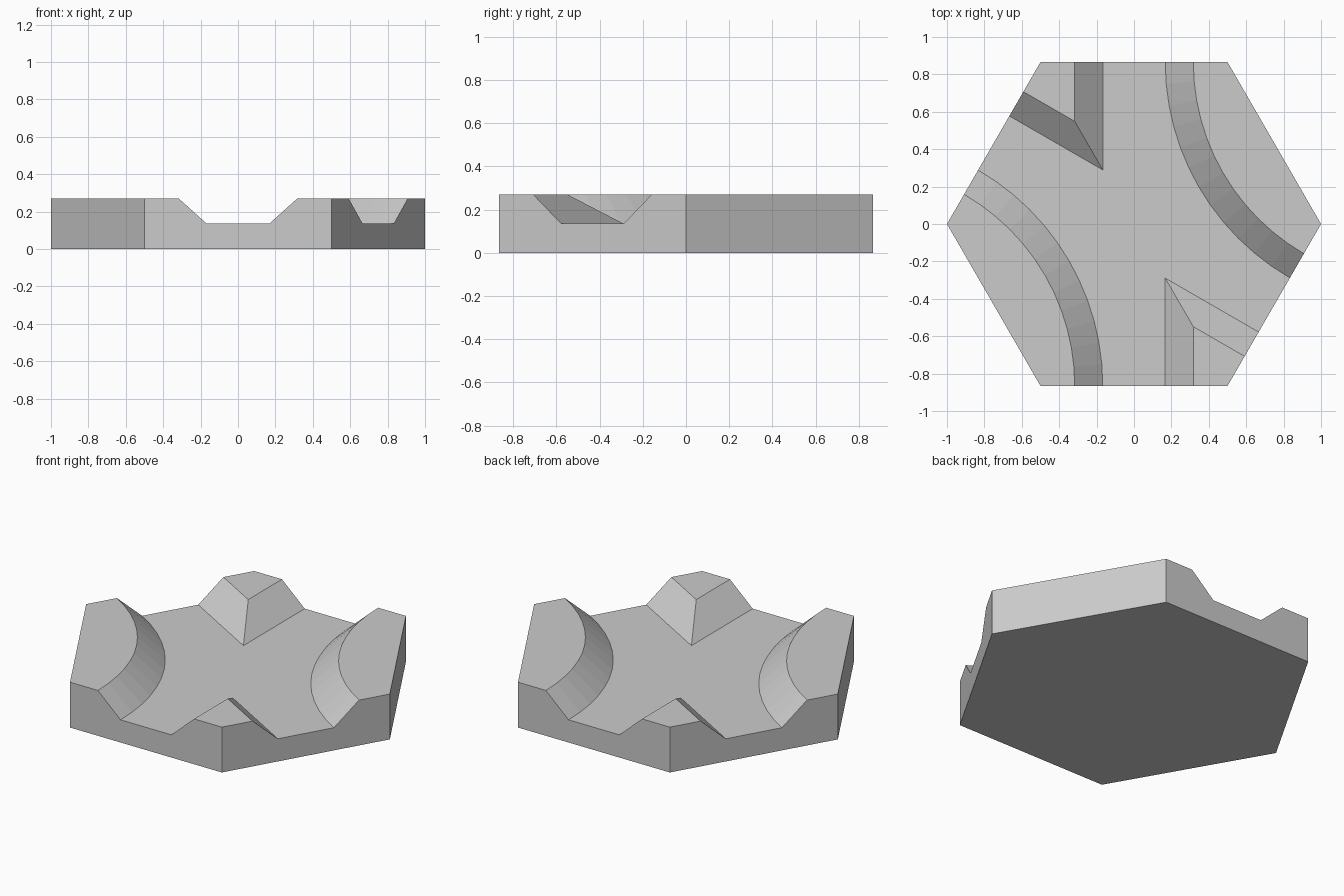
import bpy, bmesh
from math import cos, sin, radians, sqrt
from mathutils import Vector

cube = bpy.data.objects.get("Cube")
if cube:
    bpy.data.objects.remove(cube, do_unlink=True)

H = sqrt(3) / 2           # distance from centre to each hexagon side
TOP, FLOOR = 0.27, 0.135  # heights of the bluffs and the valley floor
ROAD_LOW, ROAD_TOP = 0.167, 0.317   # half widths of the valley
ARC_STEPS = 12

stone = bpy.data.materials.new("stone_grey")
stone.use_nodes = True
GREY = (0.6, 0.6, 0.6, 1)
stone.diffuse_color = GREY
stone.node_tree.nodes["Principled BSDF"].inputs["Base Color"].default_value = GREY


def arc_edge(half_width, z):
    """Curved bluff outline, centred where two sides of the hexagon meet."""
    r = 1.5 - half_width
    angles = [radians(180 + 60 * i / ARC_STEPS) for i in range(ARC_STEPS + 1)]
    return [Vector((1.5 + r * cos(a), H + r * sin(a), z)) for a in angles]


def wedge_edge(half_width, z):
    """Straight bluff outline with one sharp inner corner."""
    w = half_width
    return [Vector((0.75 - w / 2, -H / 2 - w * H, z)),
            Vector((w, -w * sqrt(3), z)),
            Vector((w, -H, z))]


def half_turn(points):
    return [Vector((-p.x, -p.y, p.z)) for p in points]


# Bluffs in clockwise order: foot line, crest line, hexagon corners
bluffs = [
    (arc_edge(ROAD_LOW, FLOOR), arc_edge(ROAD_TOP, TOP),
     [Vector((0.5, H, TOP)), Vector((1, 0, TOP))]),
    (wedge_edge(ROAD_LOW, FLOOR), wedge_edge(ROAD_TOP, TOP),
     [Vector((0.5, -H, TOP))]),
]
bluffs += [tuple(half_turn(line) for line in b) for b in bluffs]

bm = bmesh.new()


def face(points):
    return bm.faces.new([bm.verts.new(p) for p in points])


def ground(p):
    return Vector((p.x, p.y, 0))


for i, (foot, crest, corners) in enumerate(bluffs):
    next_foot, next_crest, next_corners = bluffs[(i + 1) % len(bluffs)]
    # Flat bluff top
    face(crest + corners[::-1])
    # Sloping banks
    for j in range(len(foot) - 1):
        face([foot[j], foot[j + 1], crest[j + 1], crest[j]])
    # Full-height outer walls
    for a, b in zip(corners, corners[1:]):
        face([a, b, ground(b), ground(a)])
    # Outer wall notched by the valley
    a, b = corners[-1], next_corners[0]
    face([a, crest[-1], foot[-1], next_foot[0], next_crest[0], b,
          ground(b), ground(a)])

# Valley floor and underside
face([p for foot, _, _ in bluffs for p in foot])
face([ground(p) for _, _, corners in bluffs for p in corners])

bmesh.ops.remove_doubles(bm, verts=bm.verts, dist=0.0001)
bmesh.ops.recalc_face_normals(bm, faces=bm.faces)

mesh = bpy.data.meshes.new("valley_tile")
bm.to_mesh(mesh)
bm.free()
mesh.materials.append(stone)
tile = bpy.data.objects.new("valley_tile", mesh)
bpy.context.collection.objects.link(tile)
